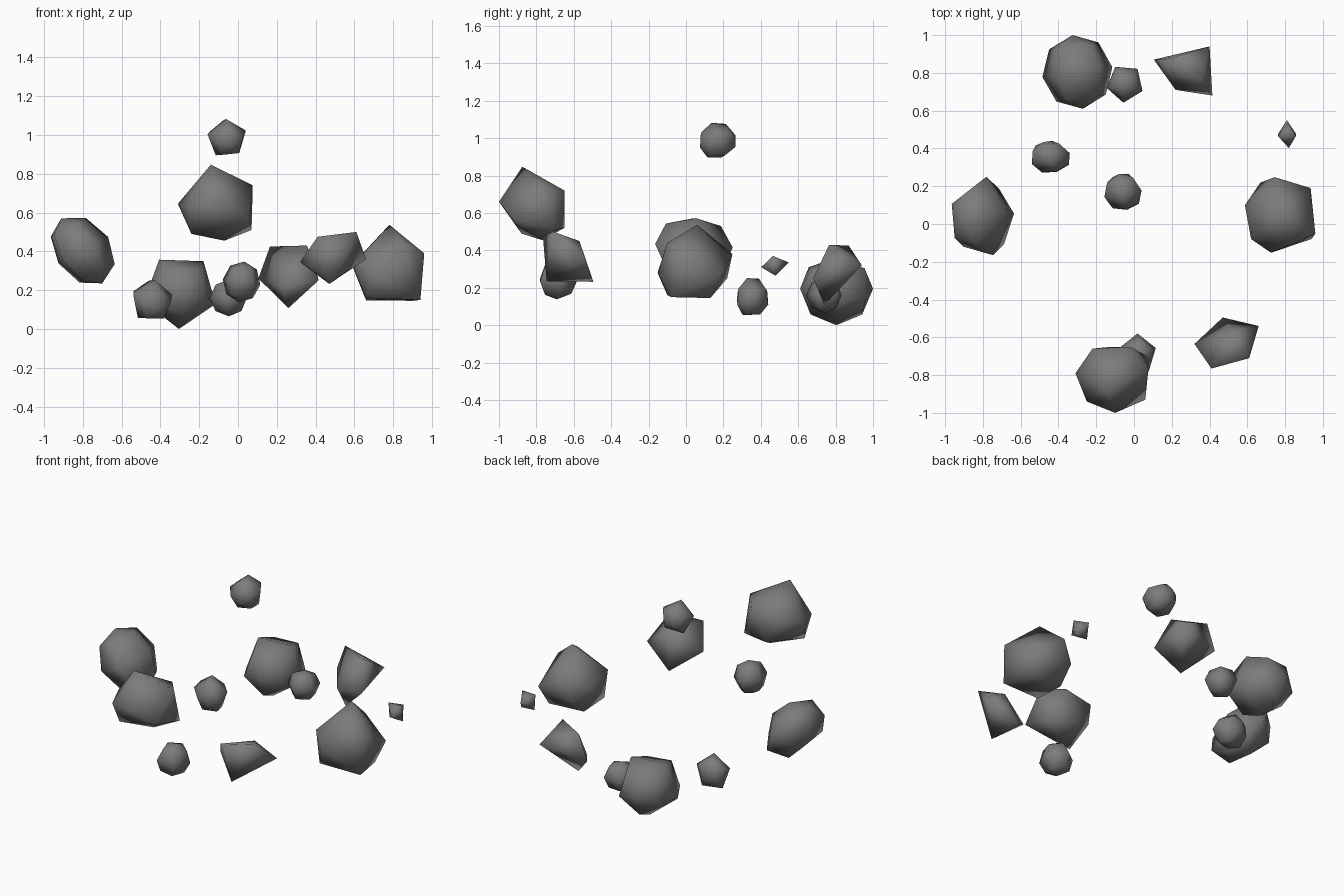
import bpy, bmesh, math
from mathutils import Vector, Euler

if "Cube" in bpy.data.objects:
    bpy.data.objects.remove(bpy.data.objects["Cube"])

grey = bpy.data.materials.new("dark_grey_stone")
grey.diffuse_color = (0.2, 0.2, 0.195, 1)
grey.use_nodes = True
grey.node_tree.nodes["Principled BSDF"].inputs["Base Color"].default_value = grey.diffuse_color


def hull_object(name, points):
    """Closed convex stone around a handful of points, softly shaded."""
    bm = bmesh.new()
    for p in points:
        bm.verts.new(p)
    bmesh.ops.convex_hull(bm, input=bm.verts)
    loose = [v for v in bm.verts if not v.link_faces]
    bmesh.ops.delete(bm, geom=loose, context='VERTS')
    bmesh.ops.recalc_face_normals(bm, faces=bm.faces)
    for f in bm.faces:
        f.smooth = True
    mesh = bpy.data.meshes.new(name)
    bm.to_mesh(mesh)
    bm.free()
    mesh.materials.append(grey)
    bpy.context.collection.objects.link(bpy.data.objects.new(name, mesh))


def round_rock(name, low, high, axis, phase, tilt=(0, 0, 0), squash=1.0):
    """Five-sided, four-ring ball, tilted, then fitted to its extents."""
    turn = Euler([math.radians(a) for a in tilt])
    pts = []
    for ring in range(5):
        polar = math.pi * ring / 4
        for k in range(1 if ring in (0, 4) else 5):
            a = math.radians(phase + 72 * k)
            u, v = math.sin(polar) * math.cos(a), math.sin(polar) * math.sin(a)
            w = math.cos(polar)
            p = Vector((u, w, v)) if axis == 'Y' else Vector((u, v, w))
            p.x *= squash
            p.rotate(turn)
            pts.append(p)
    for i in range(3):
        lo, hi = min(p[i] for p in pts), max(p[i] for p in pts)
        for p in pts:
            p[i] = low[i] + (p[i] - lo) / (hi - lo) * (high[i] - low[i])
    hull_object(name, pts)


# Large rocks
round_rock("large_rock_back", (-.485, .61, 0), (-.115, 1, .357), 'Y', 52, (0, 0, 8))
round_rock("large_rock_left", (-.965, -.165, .235), (-.635, .25, .572), 'Z', 8, (0, -30, 0), .75)
hull_object("large_rock_right", [
    (.78, .06, .537), (.96, -.05, .39), (.94, -.08, .15), (.90, .13, .145),
    (.66, .11, .148), (.66, -.1, .16), (.587, .1, .33), (.745, .248, .38),
    (.935, .19, .27), (.725, -.152, .28), (.67, .22, .25), (.62, -.08, .36),
    (.85, -.1, .44)])
hull_object("large_rock_front", [
    (-.14, -.875, .847), (.076, -.77, .74), (-.22, -.66, .69), (-.02, -.65, .72),
    (.07, -.70, .51), (-.31, -.79, .645), (-.24, -.88, .49), (-.07, -.77, .455),
    (.06, -.93, .57), (-.1, -1, .66), (-.25, -.94, .63), (-.12, -.65, .52)])

# Small rocks
round_rock("small_rock_back", (-.145, .642, .065), (.045, .832, .255), 'Z', 49)
round_rock("small_rock_left", (-.54, .272, .055), (-.34, .44, .252), 'Y', 18, (20, 0, 20))
round_rock("small_rock_top", (-.157, .075, .895), (.04, .265, 1.082), 'Y', 24, (18, 0, 12))
round_rock("small_rock_front", (-.078, -.78, .138), (.115, -.58, .347), 'Z', 18, (0, 8, 0))

# Angular shards
hull_object("shard_back", [
    (.105, .87, .26), (.165, .87, .425), (.355, .765, .43), (.40, .94, .32),
    (.415, .68, .25), (.22, .71, .22), (.26, .74, .108)])
hull_object("shard_front", [
    (.41, -.765, .475), (.61, -.71, .5), (.66, -.54, .36), (.47, -.495, .232),
    (.32, -.635, .345), (.52, -.57, .45), (.475, -.745, .235)])
hull_object("shard_tiny", [
    (.81, .55, .335), (.82, .402, .31), (.762, .465, .368),
    (.762, .475, .27), (.857, .465, .37), (.857, .478, .265)])
